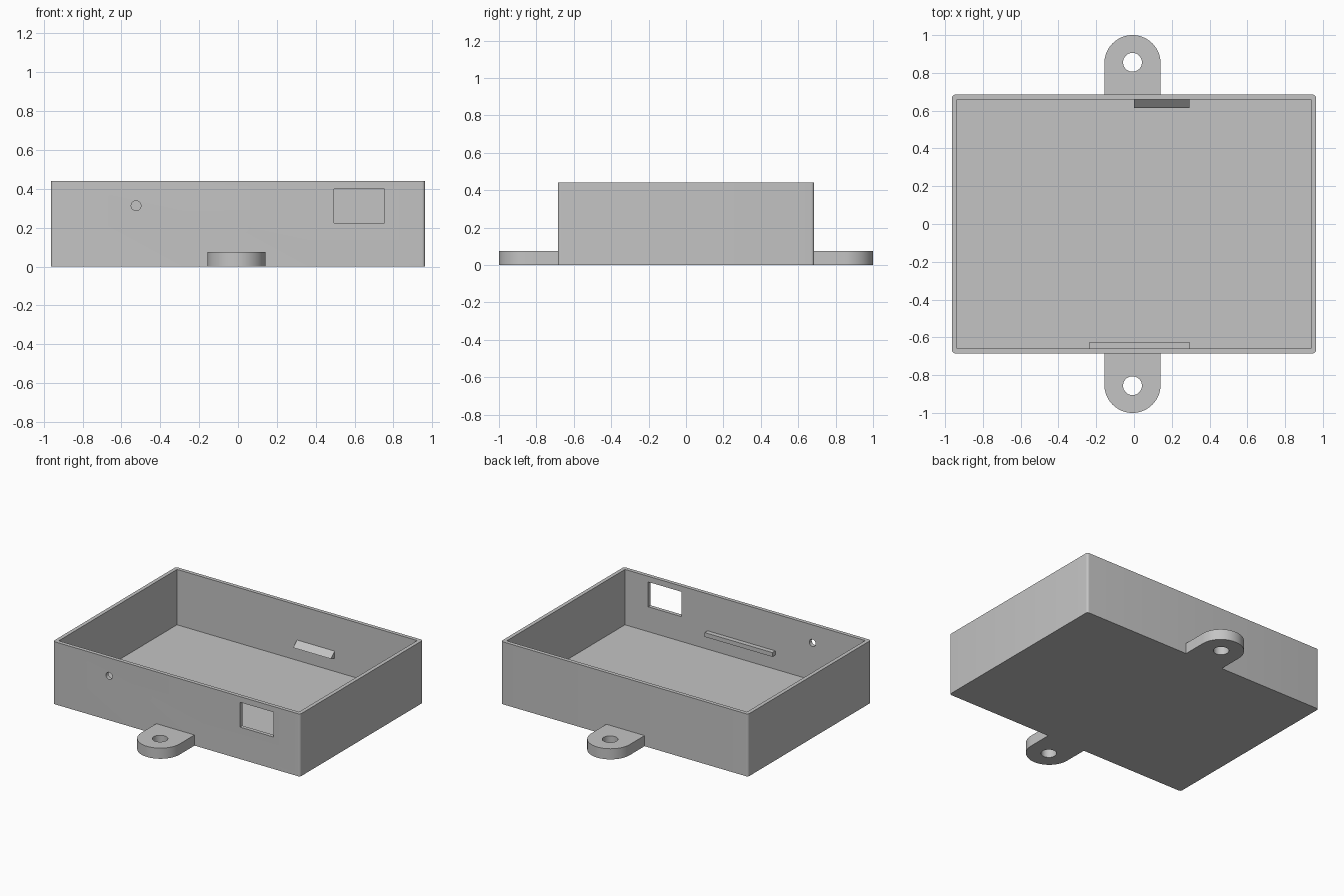
import bpy, bmesh
from math import pi, sin, cos, radians
from mathutils import Matrix, Vector

default = bpy.data.objects.get("Cube")
if default:
    bpy.data.objects.remove(default, do_unlink=True)

# Single material
grey = bpy.data.materials.new("plain grey")
grey.use_nodes = True
COLOUR = (0.55, 0.55, 0.55, 1)
grey.diffuse_color = COLOUR
grey.node_tree.nodes["Principled BSDF"].inputs["Base Color"].default_value = COLOUR

HX, HY, HEIGHT = 0.963, 0.685, 0.44      # outer half sizes and height
WALL, FLOOR, CORNER = 0.027, 0.05, 0.016
IX, IY = HX - WALL, HY - WALL            # inner half sizes


def arc(cx, cy, r, start, end, steps):
    return [(cx + r * cos(start + (end - start) * i / steps),
             cy + r * sin(start + (end - start) * i / steps)) for i in range(steps + 1)]


def prism(name, outline, low, high, axis="z"):
    """Extrude a 2D outline along z, or a (y, z) outline along x, or (x, z) along y."""
    place = {"z": lambda p: (p[0], p[1], low),
             "x": lambda p: (low, p[0], p[1]),
             "y": lambda p: (p[0], low, p[1])}[axis]
    bm = bmesh.new()
    face = bm.faces.new([bm.verts.new(place(p)) for p in outline])
    extruded = bmesh.ops.extrude_face_region(bm, geom=[face])["geom"]
    shift = Vector([high - low if a == axis else 0 for a in "xyz"])
    bmesh.ops.translate(bm, vec=shift,
                        verts=[v for v in extruded if isinstance(v, bmesh.types.BMVert)])
    bmesh.ops.recalc_face_normals(bm, faces=bm.faces)
    mesh = bpy.data.meshes.new(name)
    bm.to_mesh(mesh)
    bm.free()
    obj = bpy.data.objects.new(name, mesh)
    bpy.context.collection.objects.link(obj)
    mesh.materials.append(grey)
    return obj


def rect(x0, x1, y0, y1):
    return [(x0, y0), (x1, y0), (x1, y1), (x0, y1)]


def circle(cx, cy, r, steps=32):
    return arc(cx, cy, r, 0, 2 * pi, steps)[:-1]


def select(obj):
    bpy.ops.object.select_all(action="DESELECT")
    obj.select_set(True)
    bpy.context.view_layer.objects.active = obj


def cut(obj, cutter):
    cutter.hide_render = True
    mod = obj.modifiers.new("cut", "BOOLEAN")
    mod.operation, mod.solver, mod.object = "DIFFERENCE", "EXACT", cutter
    select(obj)
    bpy.ops.object.modifier_apply(modifier=mod.name)
    bpy.data.objects.remove(cutter, do_unlink=True)


def smooth(obj):
    select(obj)
    bpy.ops.object.shade_smooth_by_angle(angle=radians(30))


# Open tray with rounded outer corners
corners = []
for i, (sx, sy) in enumerate([(1, 1), (-1, 1), (-1, -1), (1, -1)]):
    corners += arc(sx * (HX - CORNER), sy * (HY - CORNER), CORNER,
                   i * pi / 2, (i + 1) * pi / 2, 6)
tray = prism("tray", corners, 0, HEIGHT)
cut(tray, prism("cavity", rect(-IX, IX, -IY, IY), FLOOR, HEIGHT + 0.1))

# Window and small round hole through the front wall
cut(tray, prism("window_cutter", rect(0.495, 0.755, 0.225, 0.4), -HY - 0.1, -IY + 0.05, "y"))
cut(tray, prism("pin_hole_cutter", circle(-0.525, 0.313, 0.025), -HY - 0.1, -IY + 0.05, "y"))
smooth(tray)

# Mounting tabs, front and back
TAB_X, TAB_R, TAB_HEIGHT = -0.008, 0.149, 0.075
TAB_Y = 1 - TAB_R
for name, side in (("front_tab", -1), ("back_tab", 1)):
    root = HY - 0.01
    outline = [(TAB_X - TAB_R, root), (TAB_X + TAB_R, root)]
    outline += arc(TAB_X, TAB_Y, TAB_R, 0, pi, 32)
    tab = prism(name, [(x, side * y) for x, y in outline], 0, TAB_HEIGHT)
    cut(tab, prism("screw_hole_cutter", circle(TAB_X, side * (TAB_Y + 0.005), 0.05),
                   -0.1, TAB_HEIGHT + 0.1))
    smooth(tab)

# Support ledge inside the front wall
prism("front_ledge", rect(-IY - 0.005, -0.625, 0.15, 0.18), -0.235, 0.293, "x")

# Wedge-shaped catch inside the back wall
prism("back_catch", [(IY + 0.005, 0.193), (IY, 0.193), (0.615, 0.155),
                     (IY, 0.143), (IY + 0.005, 0.143)], 0, 0.293, "x")
